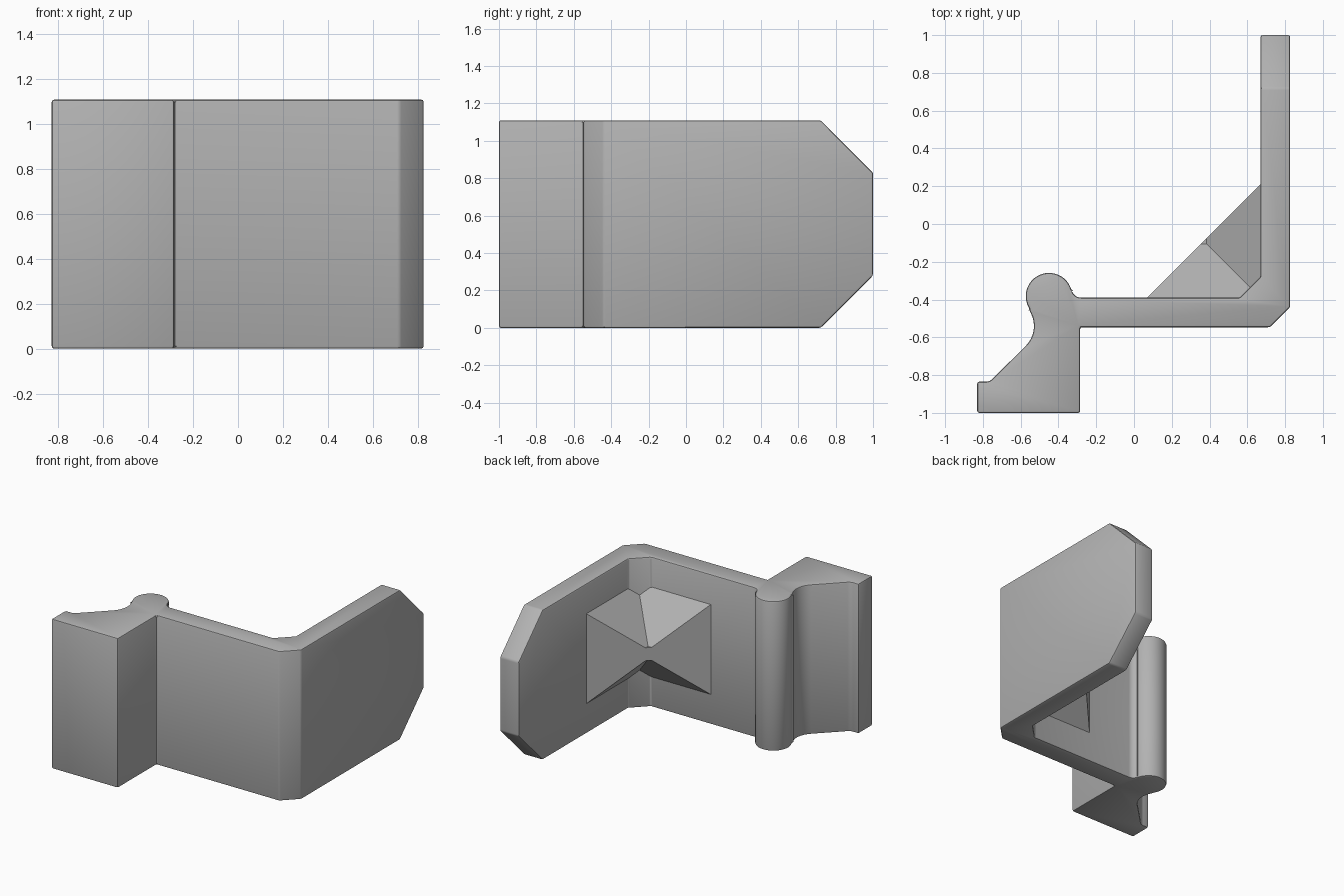
import bpy, bmesh, math
from mathutils import Vector

if "Cube" in bpy.data.objects:
    bpy.data.objects.remove(bpy.data.objects["Cube"])

HEIGHT = 1.11
MID = HEIGHT / 2

grey = bpy.data.materials.new("plain_grey")
grey.diffuse_color = (0.45, 0.45, 0.45, 1)
grey.use_nodes = True
grey.node_tree.nodes["Principled BSDF"].inputs["Base Color"].default_value = grey.diffuse_color


def arc(cx, cy, r, start, end, n):
    """Points on an arc, angles in degrees."""
    angles = [math.radians(start + (end - start) * i / n) for i in range(n + 1)]
    return [(cx + r * math.cos(a), cy + r * math.sin(a)) for a in angles]


def finish(name, bm):
    bmesh.ops.recalc_face_normals(bm, faces=bm.faces)
    mesh = bpy.data.meshes.new(name)
    bm.to_mesh(mesh)
    bm.free()
    mesh.materials.append(grey)
    obj = bpy.data.objects.new(name, mesh)
    bpy.context.collection.objects.link(obj)
    return obj


# Bracket outline: foot block, front wall, side wall, round bulb, cove and toe
outline = [(-0.83, -1), (-0.285, -1), (-0.285, -0.547), (0.72, -0.547),
           (0.827, -0.44), (0.827, 1), (0.67, 1), (0.67, -0.28), (0.56, -0.39)]
outline += arc(-0.28, -0.34, 0.05, -90, -166, 8)      # fillet into the bulb
outline += arc(-0.45, -0.382, 0.123, 14, 214, 28)     # bulb
outline += arc(-0.68, -0.54, 0.15, 34, -45, 12)       # cove
outline += arc(-0.785, -0.785, 0.05, -45, -90, 5)     # toe fillet
outline += [(-0.83, -0.835)]

bm = bmesh.new()
base = bm.faces.new([bm.verts.new((x, y, 0)) for x, y in outline])
top = bmesh.ops.extrude_face_region(bm, geom=[base])["geom"]
bmesh.ops.translate(bm, vec=(0, 0, HEIGHT),
                    verts=[v for v in top if isinstance(v, bmesh.types.BMVert)])

# Slanted upper and lower corners at the end of the side wall
for side in (1, -1):
    cut = bmesh.ops.bisect_plane(
        bm, geom=bm.verts[:] + bm.edges[:] + bm.faces[:],
        plane_co=Vector((0, 0.72, MID + side * MID)),
        plane_no=Vector((0, 1, side)), clear_outer=True)
    rim = [e for e in cut["geom_cut"] if isinstance(e, bmesh.types.BMEdge)]
    bmesh.ops.contextual_create(bm, geom=rim)

bracket = finish("bracket_body", bm)
bevel = bracket.modifiers.new("edge_bevel", 'BEVEL')
bevel.width = 0.011
bevel.segments = 2
bevel.limit_method = 'ANGLE'
bevel.angle_limit = math.radians(30)
bevel.use_clamp_overlap = False
bpy.context.view_layer.objects.active = bracket
bracket.select_set(True)
bpy.ops.object.modifier_apply(modifier=bevel.name)
bpy.ops.object.shade_smooth_by_angle(angle=math.radians(30))

# Corner gusset: two wedges narrowing at 45 degrees to a slim waist
plan = [(0.05, -0.41, 0.353), (0.355, -0.105, 0.048), (0.385, -0.075, 0.048),
        (0.69, 0.23, 0.353), (0.69, -0.41, 0.353), (0.385, -0.105, 0.048)]
bm = bmesh.new()
upper = [bm.verts.new((x, y, MID + h)) for x, y, h in plan]
lower = [bm.verts.new((x, y, MID - h)) for x, y, h in plan]
for layer in (upper, lower):
    for ids in ((0, 1, 5, 4), (4, 5, 2, 3), (1, 2, 5)):
        bm.faces.new([layer[i] for i in ids])
for i in range(5):
    j = (i + 1) % 5
    bm.faces.new((upper[i], upper[j], lower[j], lower[i]))
finish("corner_gusset", bm)
